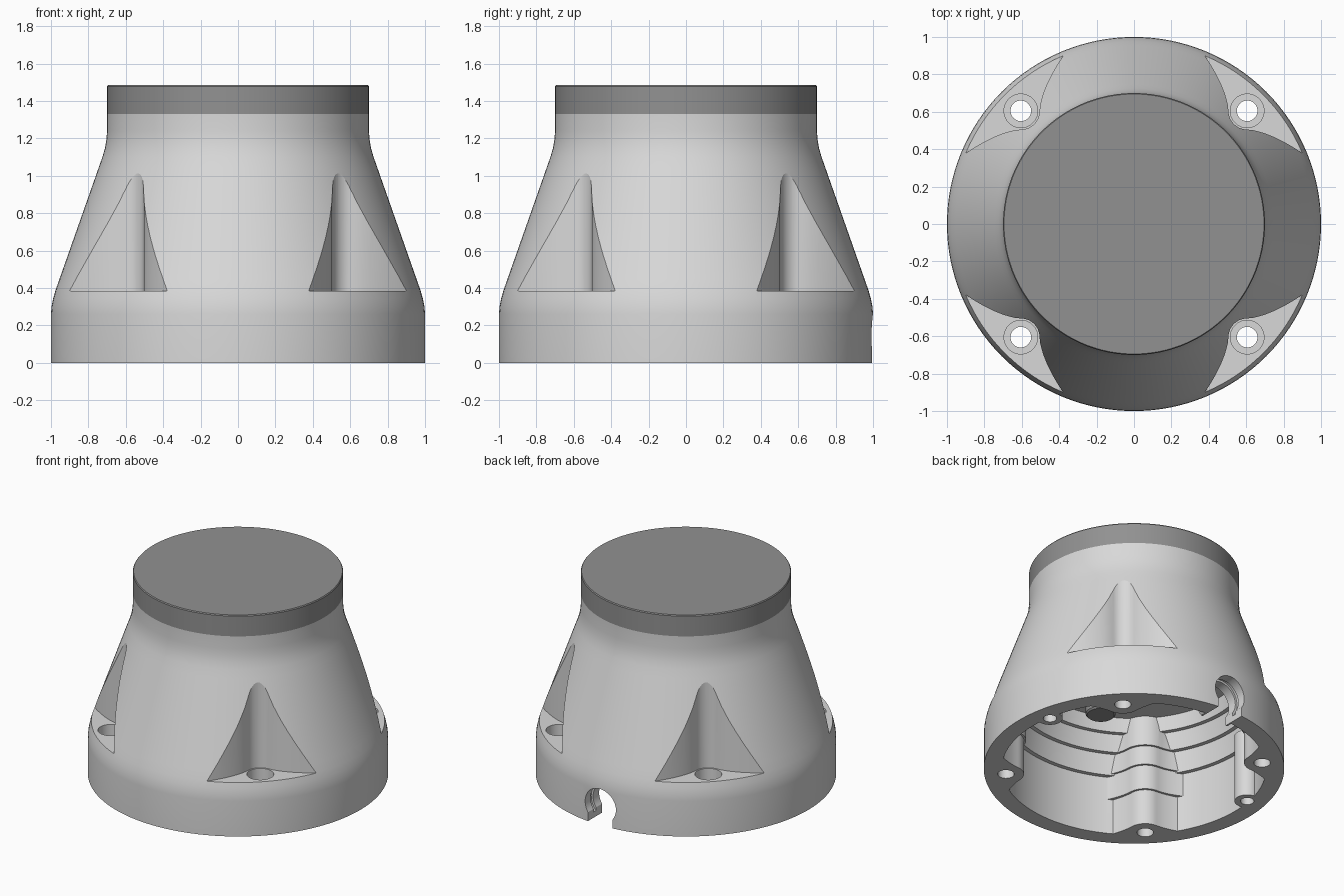
import bpy, bmesh
from math import sin, cos, pi, radians
from mathutils import Matrix

if "Cube" in bpy.data.objects:
    bpy.data.objects.remove(bpy.data.objects["Cube"])

C = 0.605        # screw position along x and y
FLOOR = 0.385    # pocket floor height


def material(name, value):
    m = bpy.data.materials.new(name)
    m.use_nodes = True
    colour = (value, value, value, 1)
    m.diffuse_color = colour
    m.node_tree.nodes["Principled BSDF"].inputs["Base Color"].default_value = colour
    return m


light_grey = material("light grey", 0.69)
dark_grey = material("dark grey", 0.285)


def stack(name, rings, mat=light_grey):
    """Closed solid skinned through matching rings of points, bottom to top."""
    bm = bmesh.new()
    loops = [[bm.verts.new(p) for p in ring] for ring in rings]
    n = len(loops[0])
    for a, b in zip(loops, loops[1:]):
        for i in range(n):
            j = (i + 1) % n
            bm.faces.new((a[i], a[j], b[j], b[i]))
    bm.faces.new(loops[0][::-1])
    bm.faces.new(loops[-1])
    bmesh.ops.recalc_face_normals(bm, faces=bm.faces)
    mesh = bpy.data.meshes.new(name)
    bm.to_mesh(mesh)
    bm.free()
    mesh.materials.append(mat)
    ob = bpy.data.objects.new(name, mesh)
    bpy.context.collection.objects.link(ob)
    return ob


def lathe(name, profile, mat=light_grey, at=(0, 0), n=128):
    turn = [2 * pi * i / n for i in range(n)]
    return stack(name, [[(at[0] + r * cos(a), at[1] + r * sin(a), z) for a in turn]
                        for r, z in profile], mat)


def post(x, y, r, z0, z1):
    return lathe("post", [(r, z0), (r, z1)], at=(x, y), n=40)


def along_y(r, y0, y1, z):
    """Cylinder lying along y."""
    ob = lathe("bore", [(r, -y1), (r, -y0)], n=48)
    ob.data.transform(Matrix.Translation((0, 0, z)) @ Matrix.Rotation(pi / 2, 4, 'X'))
    return ob


def box(x, y0, y1, z0, z1):
    flat = [(-x, y0), (x, y0), (x, y1), (-x, y1)]
    return stack("box", [[(*p, z) for p in flat] for z in (z0, z1)])


def pocket(w, z0, z1, spread=0.13):
    """Upright prism: round corner about the screw, walls flaring outwards."""
    steps = [1.5 * i / 14 for i in range(14, 0, -1)]
    flare = [(C - w - spread * t ** 1.6, C + 0.3 * t) for t in steps]
    arc = [(C + w * cos(a), C + w * sin(a))
           for a in [pi + pi / 2 * i / 12 for i in range(13)]]
    flat = flare + arc + [(y, x) for x, y in reversed(flare)] + [(1.2, 1.2)]
    return stack("pocket", [[(*p, z) for p in flat] for z in (z0, z1)])


def spun(ob, k):
    ob.data.transform(Matrix.Rotation(k * pi / 2, 4, 'Z'))
    return ob


def cut(target, tools):
    """Subtract each tool, then discard it."""
    for tool in tools:
        tool.hide_render = True
        mod = target.modifiers.new("cut", 'BOOLEAN')
        mod.operation = 'DIFFERENCE'
        mod.solver = 'EXACT'
        mod.object = tool
        graph = bpy.context.evaluated_depsgraph_get()
        mesh = bpy.data.meshes.new_from_object(target.evaluated_get(graph))
        target.modifiers.clear()
        target.data = mesh
        bpy.data.objects.remove(tool)


def smooth(ob, angle=30):
    bpy.ops.object.select_all(action='DESELECT')
    ob.select_set(True)
    bpy.context.view_layer.objects.active = ob
    bpy.ops.object.shade_smooth_by_angle(angle=radians(angle))


# Outer housing: straight base, long cone, short neck
cone = [(0.975 - 0.25 * i / 12, 0.39 + 0.71 * i / 12) for i in range(13)]
housing = lathe("housing", [
    (1, 0), (1, 0.26), (0.997, 0.3), (0.988, 0.345), *cone,
    (0.712, 1.145), (0.704, 1.19), (0.70, 1.24), (0.70, 1.33)])

# Stepped cavity, leaving bosses and pocket walls standing
cavity = lathe("cavity", [
    (0.88, -0.1), (0.88, 0.43), (0.85, 0.43), (0.83, 0.58), (0.80, 0.58),
    (0.77, 0.70), (0.74, 0.70), (0.72, 0.80)])
side_screws = [(0.87 * cos(radians(a)), 0.87 * sin(radians(a))) for a in (10, 170)]
keep = []
for k in range(4):
    keep += [spun(pocket(0.12, -0.2, 0.28, 0.1), k),
             spun(pocket(0.135, 0.26, 0.45), k),
             spun(pocket(0.15, 0.44, 0.6), k),
             spun(pocket(0.165, 0.58, 1), k)]
keep += [post(x, y, 0.085, -0.2, 0.5) for x, y in side_screws]
keep.append(along_y(0.18, 0.83, 0.95, 0.14))
cut(cavity, keep)
cut(housing, [cavity])

# Corner pockets with counterbored screw holes
for k in range(4):
    cut(housing, [spun(pocket(0.1, FLOOR, 1.25), k),
                  spun(post(C, C, 0.09, 0.2, FLOOR + 0.02), k),
                  spun(post(C, C, 0.055, -0.1, 0.3), k)])
cut(housing, [post(x, y, 0.045, -0.1, 0.2) for x, y in side_screws])

# Cable notch at the back, with a grommet groove
cut(housing, [along_y(0.125, 0.7, 1.1, 0.14),
              box(0.1, 0.7, 1.1, -0.1, 0.12),
              along_y(0.14, 0.9, 0.93, 0.14)])
smooth(housing, 16)

# Cap on the neck
cap = lathe("cap", [(0.70, 1.33), (0.70, 1.478), (0.695, 1.485)], dark_grey)
smooth(cap)

# Stub hanging from the cavity ceiling
stub = lathe("inner_stub", [(0.09, 0.68), (0.1, 0.69), (0.1, 0.82)],
             dark_grey, (-0.13, -0.5), 40)
smooth(stub)
